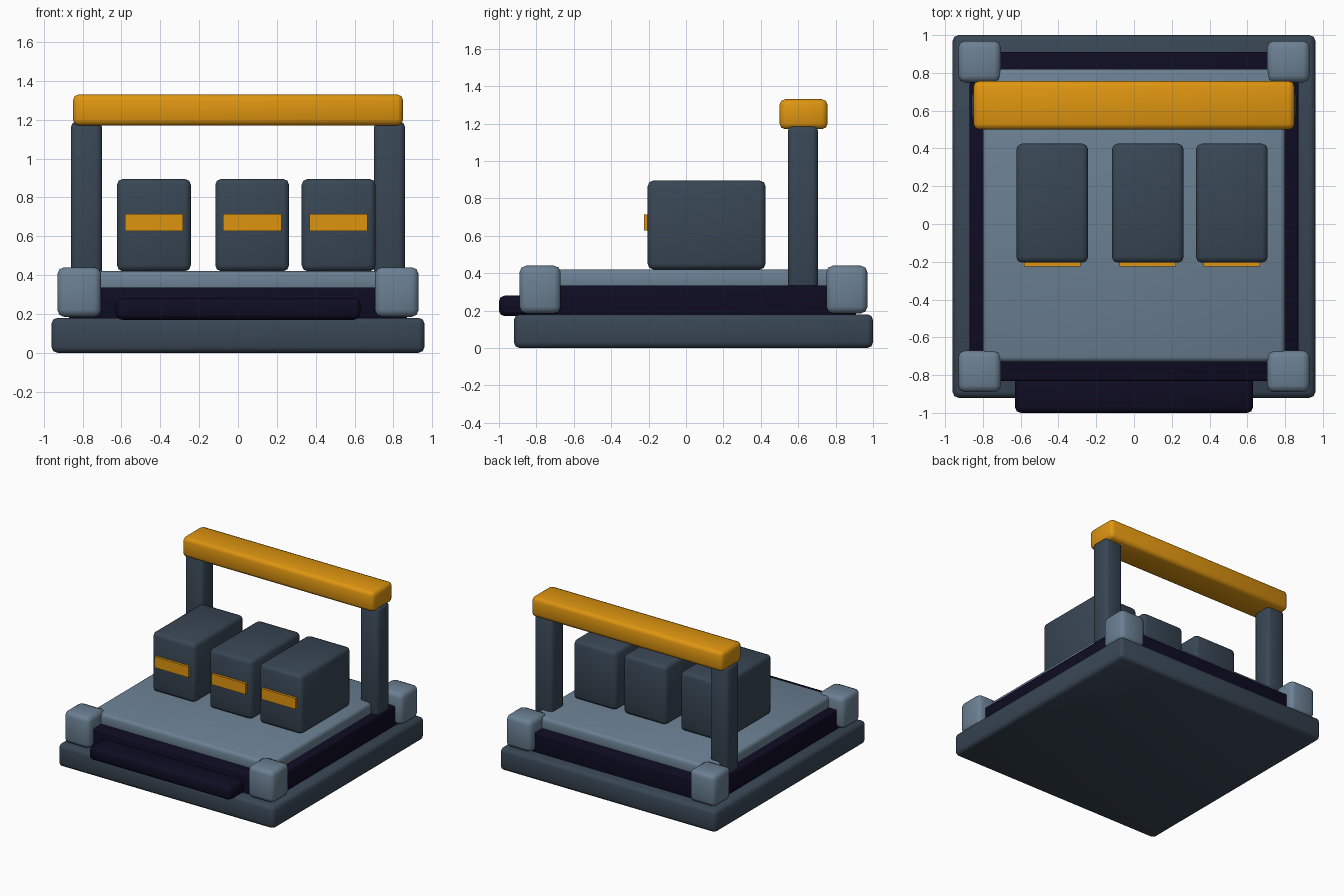
import bpy
import bmesh
import math

if "Cube" in bpy.data.objects:
    bpy.data.objects.remove(bpy.data.objects["Cube"])


def material(name, rgb):
    """Flat colour from sRGB 0-255 values."""
    m = bpy.data.materials.new(name)
    lin = [((c / 255 + 0.055) / 1.055) ** 2.4 if c > 10 else c / 255 / 12.92 for c in rgb]
    m.diffuse_color = (*lin, 1)
    m.use_nodes = True
    m.node_tree.nodes["Principled BSDF"].inputs["Base Color"].default_value = m.diffuse_color
    return m


SLATE = material("dark slate", (56, 70, 84))
STEEL = material("blue grey", (107, 128, 147))
NAVY = material("near black navy", (14, 12, 34))
GOLD = material("amber", (222, 149, 16))


def block(name, x, y, z, mat, bevel=0.03):
    """Box between the given (min, max) ranges, with chamfered edges."""
    me = bpy.data.meshes.new(name)
    bm = bmesh.new()
    bmesh.ops.create_cube(bm, size=1)
    for v in bm.verts:
        for i, (lo, hi) in enumerate((x, y, z)):
            v.co[i] = hi if v.co[i] > 0 else lo
    if bevel:
        bmesh.ops.bevel(bm, geom=bm.edges[:], offset=bevel, segments=2,
                        profile=0.5, affect='EDGES')
    bm.to_mesh(me)
    bm.free()
    me.materials.append(mat)
    ob = bpy.data.objects.new(name, me)
    bpy.context.collection.objects.link(ob)
    if bevel:
        bpy.ops.object.select_all(action='DESELECT')
        ob.select_set(True)
        bpy.context.view_layer.objects.active = ob
        bpy.ops.object.shade_smooth_by_angle(angle=math.radians(50))
    return ob


# Stacked platform
block("base_slab", (-0.96, 0.96), (-0.92, 1.0), (0, 0.18), SLATE)
block("body_tier", (-0.87, 0.87), (-0.83, 0.91), (0.15, 0.335), NAVY, 0.01)
block("deck", (-0.80, 0.80), (-0.73, 0.82), (0.30, 0.42), STEEL, 0.025)
block("front_bumper", (-0.63, 0.63), (-1.0, -0.78), (0.17, 0.28), NAVY, 0.03)

# Corner blocks and the two posts, mirrored left and right
for side, s in (("left", -1), ("right", 1)):
    xr = sorted((s * 0.705, s * 0.93))
    block(f"front_corner_{side}", xr, (-0.89, -0.67), (0.185, 0.44), STEEL, 0.035)
    block(f"back_corner_{side}", xr, (0.75, 0.97), (0.185, 0.44), STEEL, 0.035)
    block(f"post_{side}", sorted((s * 0.70, s * 0.86)), (0.545, 0.705),
          (0.31, 1.19), SLATE, 0.028)

# Overhead bar
block("crossbar", (-0.85, 0.85), (0.50, 0.757), (1.17, 1.33), GOLD)

# Three cargo boxes with front plates
for i, cx in enumerate((-0.433, 0.073, 0.518), 1):
    block(f"cargo_box_{i}", (cx - 0.19, cx + 0.19), (-0.205, 0.425), (0.42, 0.895), SLATE)
    block(f"box_plate_{i}", (cx - 0.15, cx + 0.15), (-0.225, -0.19), (0.628, 0.715), GOLD, 0)
